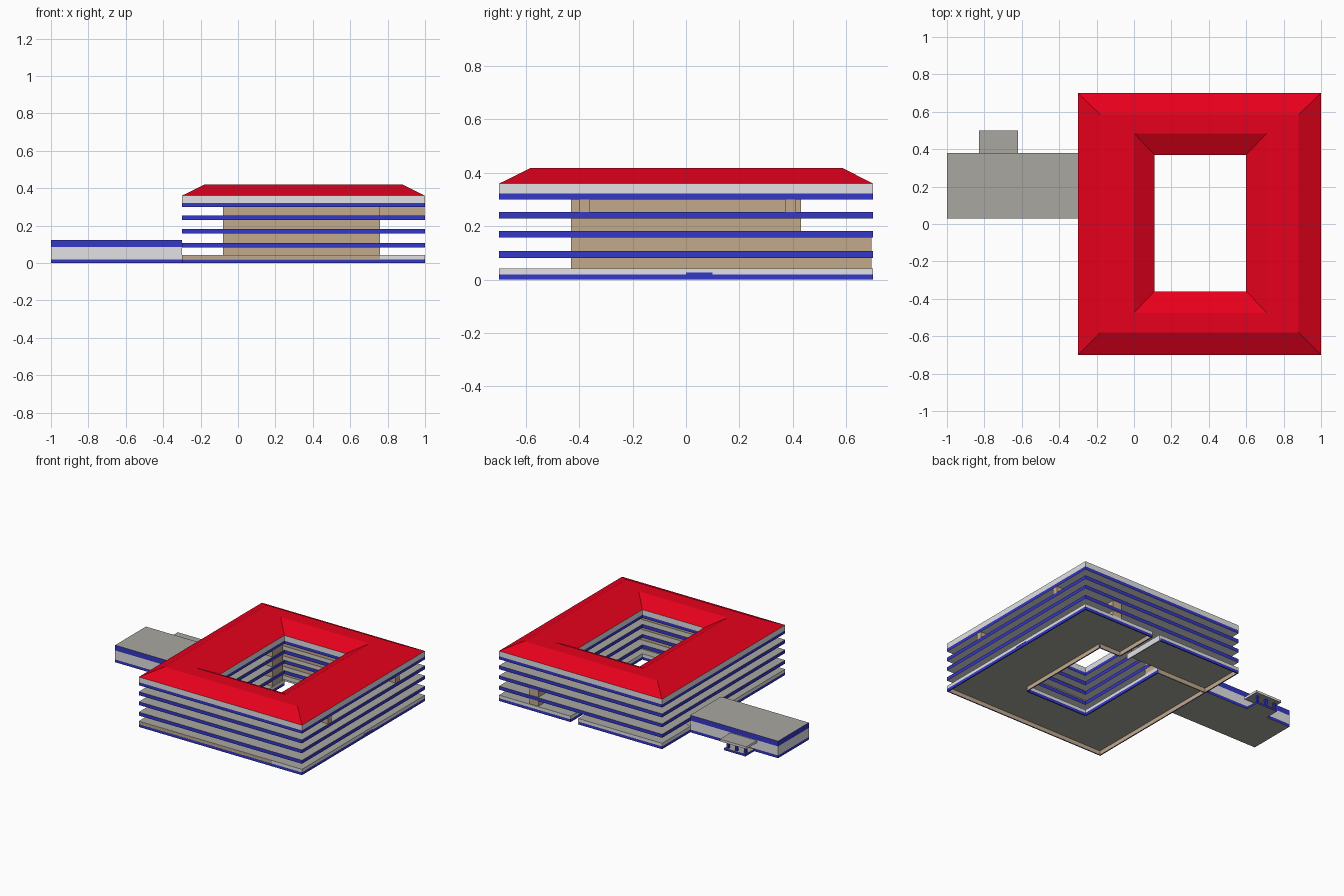
import bpy, bmesh

if "Cube" in bpy.data.objects:
    bpy.data.objects.remove(bpy.data.objects["Cube"])

def mat(name, rgb):
    m = bpy.data.materials.new(name)
    m.diffuse_color = (*rgb, 1)
    m.use_nodes = True
    m.node_tree.nodes["Principled BSDF"].inputs["Base Color"].default_value = m.diffuse_color
    return m

RED = mat("roof red", (0.82, 0.0, 0.012))
BLUE = mat("band blue", (0.035, 0.04, 0.58))
LIGHT = mat("light grey", (0.76, 0.76, 0.78))
FLOOR = mat("concrete grey", (0.40, 0.39, 0.35))
BROWN = mat("wall brown", (0.54, 0.40, 0.255))

def finish(name, bm, mats):
    me = bpy.data.meshes.new(name)
    bm.to_mesh(me)
    bm.free()
    for m in mats:
        me.materials.append(m)
    ob = bpy.data.objects.new(name, me)
    bpy.context.collection.objects.link(ob)
    return ob

def prism(name, poly, z0, z1, side, cap=None):
    """Extruded counter-clockwise plan; caps may differ from the sides."""
    bm = bmesh.new()
    lo = [bm.verts.new((x, y, z0)) for x, y in poly]
    hi = [bm.verts.new((x, y, z1)) for x, y in poly]
    n = len(poly)
    for f in (bm.faces.new(lo[::-1]), bm.faces.new(hi)):
        f.material_index = 1
    for i in range(n):
        j = (i + 1) % n
        bm.faces.new((lo[i], lo[j], hi[j], hi[i]))
    return finish(name, bm, [side, cap or side])

def rect(x0, x1, y0, y1):
    return [(x0, y0), (x1, y0), (x1, y1), (x0, y1)]

def box(name, x0, x1, y0, y1, z0, z1, side, cap=None):
    return prism(name, rect(x0, x1, y0, y1), z0, z1, side, cap)

def ring(name, loops, mats, faces_mat):
    """Closed band through nested rectangles (x0, x1, y0, y1, z)."""
    bm = bmesh.new()
    rows = [[bm.verts.new((x, y, l[4])) for x, y in rect(*l[:4])] for l in loops]
    for k in range(len(rows)):
        a, b = rows[k], rows[(k + 1) % len(rows)]
        for i in range(4):
            j = (i + 1) % 4
            f = bm.faces.new((a[i], a[j], b[j], b[i]))
            f.material_index = faces_mat[k]
    bmesh.ops.recalc_face_normals(bm, faces=bm.faces)
    return finish(name, bm, mats)

OUT = (-0.30, 1.00, -0.70, 0.70)      # building outline
YARD = (0.11, 0.60, -0.36, 0.37)      # courtyard opening

# Floor slabs: blue edges, grey top, light underside
bands = [(0.082, 0.107), (0.158, 0.182), (0.229, 0.254), (0.300, 0.322)]
for i, (a, b) in enumerate(bands):
    ring(f"floor_slab_{i + 1}",
         [(*OUT, a), (*OUT, b), (*YARD, b), (*YARD, a)],
         [BLUE, FLOOR, LIGHT], [0, 1, 0, 2])

# Roof fascia and hipped red roof with a flat crest
ring("roof_fascia", [(*OUT, 0.322), (*OUT, 0.36), (*YARD, 0.36), (*YARD, 0.322)],
     [LIGHT, FLOOR], [0, 1, 0, 1])
ring("roof", [(*OUT, 0.36), (-0.18, 0.88, -0.58, 0.585, 0.419),
              (0.0, 0.71, -0.475, 0.485, 0.419), (*YARD, 0.36)],
     [RED], [0, 0, 0, 0])

# Raised ground floor with a passage gap at the back
main_plan = [(-0.3, -0.7), (1, -0.7), (1, 0.7), (0.43, 0.7), (0.43, 0.37),
             (0.6, 0.37), (0.6, -0.36), (0.11, -0.36), (0.11, 0.37), (-0.3, 0.37)]
prism("ground_floor", main_plan, 0.03, 0.042, LIGHT, FLOOR)
back_plan = rect(-0.3, 0.37, 0.371, 0.7)
prism("back_ground_floor", back_plan, 0.03, 0.042, LIGHT, FLOOR)

# Plinth skirt under the ground floor: painted outside, brown inside
T = 0.008

def skirt(name, p, q, low):
    (x0, y0), (x1, y1) = p, q
    L = abs(x1 - x0) + abs(y1 - y0)
    nx, ny = (y1 - y0) / L, -(x1 - x0) / L
    xs = sorted((x0, x1, x0 - nx * T, x1 - nx * T))
    ys = sorted((y0, y1, y0 - ny * T, y1 - ny * T))
    for part, a, b, m in (("band", 0, 0.02, low), ("strip", 0.02, 0.03, LIGHT)):
        ob = box(f"{name}_{part}", xs[0], xs[-1], ys[0], ys[-1], a, b,
                 BROWN if low is BROWN else m)
        ob.data.materials.append(BROWN)
        for f in ob.data.polygons:
            if f.normal.x * nx + f.normal.y * ny < -0.5:
                f.material_index = 2

for i, p in enumerate(main_plan):
    low = BROWN if i == 8 else BLUE        # wall between main and back floors
    skirt(f"plinth_{i}", p, main_plan[(i + 1) % len(main_plan)], low)
for i, low in ((1, LIGHT), (2, BLUE), (3, BLUE)):
    skirt(f"back_plinth_{i}", back_plan[i], back_plan[(i + 1) % 4], low)

# Brown infill strip along the front plinth
box("front_plinth_infill", -0.3, 0.76, -0.701, -0.697, 0.021, 0.041, BROWN)

# Inner walls on each storey
storeys = [(0.042, 0.082), (0.107, 0.158), (0.182, 0.229), (0.254, 0.300)]
W = (-0.08, 0.76, -0.43, 0.43)
V = (-0.06, 0.74, -0.42, 0.42)
for i, (a, b) in enumerate(storeys):
    ring(f"corridor_wall_{i + 1}", [(*W, a), (*W, b), (*V, b), (*V, a)],
         [BROWN], [0] * 4)
    # core at the courtyard's back left corner
    box(f"courtyard_core_{i + 1}", 0.02, 0.108, 0.24, 0.36, a, b, BROWN)
    if i < 2:   # stair block reaching the back edge
        box(f"back_stair_wall_{i + 1}", 0.69, 0.76, 0.43, 0.695, a, b, BROWN)
a, b = storeys[3]
for name, y0, y1 in (("front", -0.40, -0.36), ("back", 0.37, 0.41)):
    box(f"top_{name}_cross_wall", 0.76, 0.998, y0, y1, a, b, BROWN)

# East entrance step
box("east_step", 0.99, 1.0005, 0.0, 0.10, 0.02, 0.026, BLUE)

# Low annex
A = (-1.0, -0.3, 0.03, 0.38)
box("annex_floor", *A, 0.0, 0.02, BLUE, FLOOR)
box("annex_walls", *A, 0.02, 0.085, LIGHT)
box("annex_roof", *A, 0.085, 0.123, BLUE, FLOOR)

# Annex porch: platform, posts and canopy
box("porch_platform", -0.81, -0.64, 0.38, 0.48, 0.0, 0.015, BLUE, FLOOR)
box("porch_canopy", -0.83, -0.62, 0.38, 0.50, 0.066, 0.082, LIGHT, FLOOR)
for i, x in enumerate((-0.80, -0.73, -0.66)):
    box(f"porch_post_{i}", x - 0.008, x + 0.008, 0.455, 0.471, 0.015, 0.066, BLUE)
